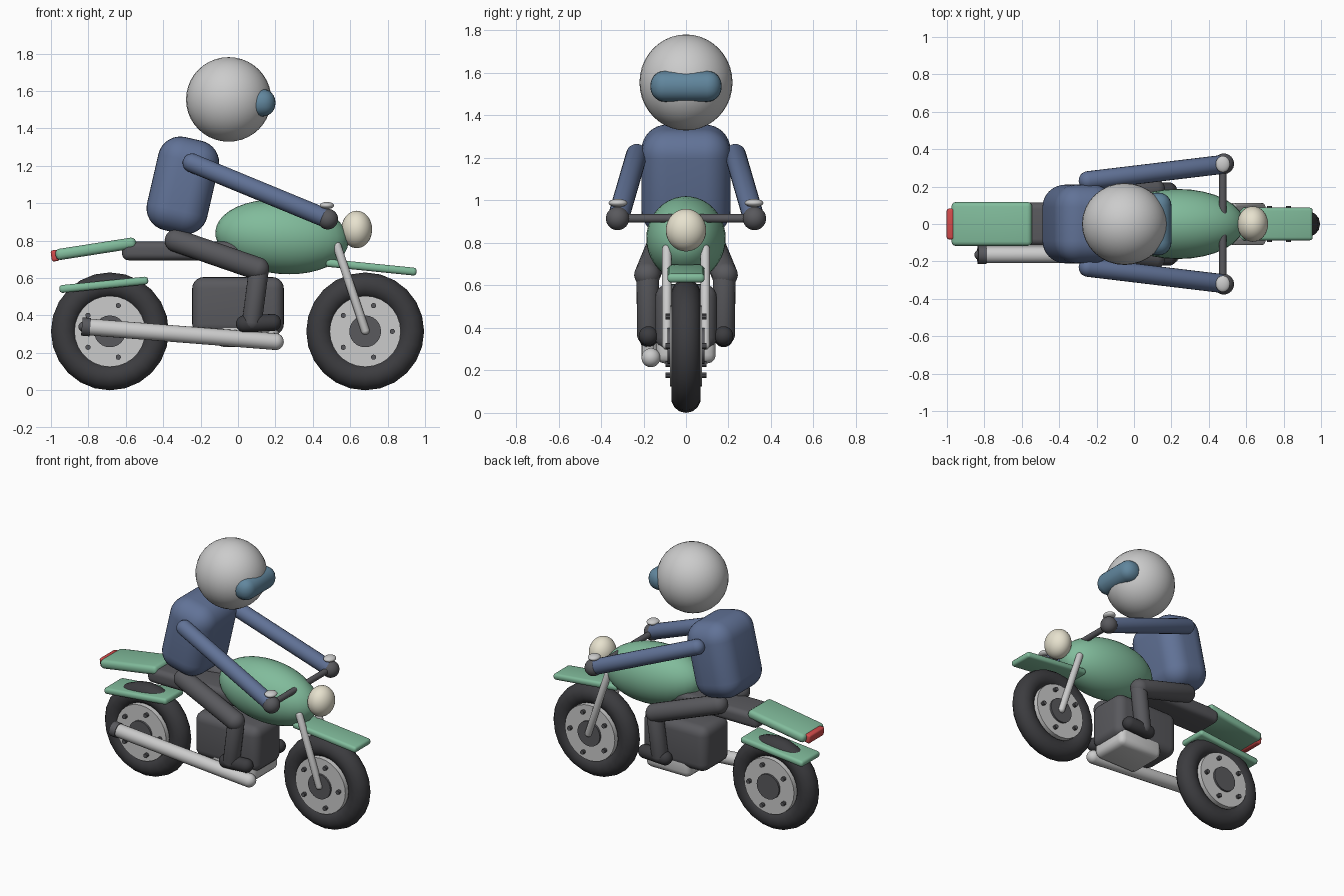
import bpy, bmesh, math
from mathutils import Vector, Matrix

if "Cube" in bpy.data.objects:
    bpy.data.objects.remove(bpy.data.objects["Cube"])


def mat(name, r, g, b):
    m = bpy.data.materials.new(name)
    m.diffuse_color = (r, g, b, 1)
    m.use_nodes = True
    m.node_tree.nodes["Principled BSDF"].inputs["Base Color"].default_value = m.diffuse_color
    return m


GREEN = mat("green", 0.22, 0.5, 0.33)
BLUE = mat("blue", 0.12, 0.17, 0.31)
GLASS = mat("glass", 0.12, 0.24, 0.34)
RED = mat("red", 0.65, 0.07, 0.07)
CREAM = mat("cream", 0.8, 0.76, 0.62)
DARK = mat("dark", 0.1, 0.1, 0.11)
BLACK = mat("black", 0.045, 0.045, 0.05)
CHROME = mat("chrome", 0.65, 0.65, 0.67)


def finish(bm, name, material, matrix):
    bm.transform(matrix)
    bmesh.ops.recalc_face_normals(bm, faces=bm.faces)
    me = bpy.data.meshes.new(name)
    bm.to_mesh(me)
    bm.free()
    ob = bpy.data.objects.new(name, me)
    bpy.context.collection.objects.link(ob)
    if material:
        me.materials.append(material)
    bpy.context.view_layer.objects.active = ob
    bpy.ops.object.select_all(action='DESELECT')
    ob.select_set(True)
    bpy.ops.object.shade_smooth_by_angle(angle=math.radians(35))
    return ob


def ball(name, loc, radii, material, tilt=0):
    bm = bmesh.new()
    bmesh.ops.create_uvsphere(bm, u_segments=32, v_segments=20, radius=1)
    m = Matrix.Translation(loc) @ Matrix.Rotation(math.radians(tilt), 4, 'Y') @ Matrix.Diagonal((*radii, 1))
    return finish(bm, name, material, m)


def box(name, loc, size, bevel, material, tilt=0, segs=5):
    bm = bmesh.new()
    bmesh.ops.create_cube(bm, size=1, matrix=Matrix.Diagonal((*size, 1)))
    bmesh.ops.bevel(bm, geom=bm.edges[:], offset=bevel, segments=segs, profile=0.5, affect='EDGES')
    m = Matrix.Translation(loc) @ Matrix.Rotation(math.radians(tilt), 4, 'Y')
    return finish(bm, name, material, m)


def along(a, b):
    a, b = Vector(a), Vector(b)
    return Matrix.Translation((a + b) / 2) @ (b - a).to_track_quat('Z', 'Y').to_matrix().to_4x4()


def capsule(name, a, b, r, material):
    half = (Vector(b) - Vector(a)).length / 2
    bm = bmesh.new()
    bmesh.ops.create_uvsphere(bm, u_segments=20, v_segments=11, radius=r)
    for v in bm.verts:
        v.co.z += half if v.co.z > 0 else -half
    return finish(bm, name, material, along(a, b))


def rod(name, a, b, r, material, segs=24):
    bm = bmesh.new()
    bmesh.ops.create_cone(bm, cap_ends=True, segments=segs, radius1=r, radius2=r,
                          depth=(Vector(b) - Vector(a)).length)
    return finish(bm, name, material, along(a, b))


def plank(name, a, b, width, thick, material):
    # rounded board running from a to b in the xz plane
    dx, dz = b[0] - a[0], b[1] - a[1]
    return box(name, ((a[0] + b[0]) / 2, 0, (a[1] + b[1]) / 2), (math.hypot(dx, dz), width, thick),
               thick * 0.4, material, -math.degrees(math.atan2(dz, dx)), 3)


def wheel(name, x):
    z = 0.315
    bpy.ops.mesh.primitive_torus_add(location=(x, 0, z), rotation=(math.pi / 2, 0, 0), major_radius=0.245,
                                     minor_radius=0.07, major_segments=24, minor_segments=14)
    tyre = bpy.context.object
    tyre.name = name + "_tyre"
    tyre.data.materials.append(BLACK)
    bpy.ops.object.shade_smooth_by_angle(angle=math.radians(35))
    rod(name + "_rim", (x, -0.075, z), (x, 0.075, z), 0.19, CHROME, 28)
    rod(name + "_hub", (x, -0.088, z), (x, 0.088, z), 0.085, DARK)
    for i in range(5):
        t = i * math.tau / 5
        px, pz = x + 0.145 * math.cos(t), z + 0.145 * math.sin(t)
        rod(name + "_bolt", (px, -0.097, pz), (px, 0.097, pz), 0.014, DARK, 10)


# wheels
wheel("rear_wheel", -0.685)
wheel("front_wheel", 0.68)

# bodywork
ball("fuel_tank", (0.235, 0, 0.82), (0.357, 0.187, 0.198), GREEN, 5)
ball("headlight", (0.635, 0, 0.86), (0.082, 0.095, 0.1), CREAM)
plank("front_fender", (0.47, 0.682), (0.955, 0.633), 0.175, 0.042, GREEN)
plank("rear_fender", (-0.955, 0.54), (-0.48, 0.588), 0.2, 0.042, GREEN)
plank("tail", (-0.975, 0.723), (-0.545, 0.79), 0.235, 0.06, GREEN)
box("tail_light", (-0.978, 0, 0.72), (0.042, 0.165, 0.06), 0.012, RED, -8, 3)
box("seat", (-0.28, 0, 0.745), (0.68, 0.23, 0.1), 0.035, DARK)

# engine and exhaust
box("engine", (0, 0, 0.45), (0.49, 0.29, 0.31), 0.06, DARK)
box("sump", (0.05, 0, 0.31), (0.34, 0.28, 0.155), 0.04, CHROME, 0, 3)
capsule("exhaust_pipe", (0.2, -0.165, 0.26), (-0.78, -0.165, 0.337), 0.045, CHROME)
capsule("exhaust_tip", (-0.81, -0.165, 0.339), (-0.825, -0.165, 0.34), 0.028, DARK)
rod("exhaust_ring", (-0.79, -0.165, 0.337), (-0.835, -0.165, 0.341), 0.049, DARK)

# steering bar
rod("handlebar", (0.475, -0.33, 0.915), (0.475, 0.33, 0.915), 0.02, DARK)

# rider body
box("torso", (-0.295, 0, 1.095), (0.33, 0.42, 0.51), 0.12, BLUE, 13, 8)
ball("helmet", (-0.05, 0, 1.555), (0.228, 0.219, 0.226), None)
box("visor", (0.125, 0, 1.537), (0.15, 0.335, 0.146), 0.068, GLASS, 0, 6)

# paired parts
for s, side in ((-1, "right"), (1, "left")):
    capsule(side + "_fork", (0.53, s * 0.09, 0.77), (0.68, s * 0.09, 0.32), 0.023, CHROME)
    capsule(side + "_arm", (-0.245, s * 0.232, 1.215), (0.47, s * 0.318, 0.92), 0.051, BLUE)
    ball(side + "_hand", (0.48, s * 0.322, 0.915), (0.055, 0.055, 0.055), DARK)
    rod(side + "_mirror_stem", (0.475, s * 0.32, 0.93), (0.475, s * 0.32, 0.99), 0.01, CHROME, 12)
    ball(side + "_mirror", (0.475, s * 0.32, 0.988), (0.038, 0.044, 0.019), CHROME)
    capsule(side + "_thigh", (-0.33, s * 0.12, 0.8), (0.105, s * 0.182, 0.65), 0.062, DARK)
    capsule(side + "_shin", (0.112, s * 0.18, 0.65), (0.075, s * 0.177, 0.37), 0.054, DARK)
    capsule(side + "_boot", (0.035, s * 0.177, 0.355), (0.185, s * 0.177, 0.362), 0.046, BLACK)
